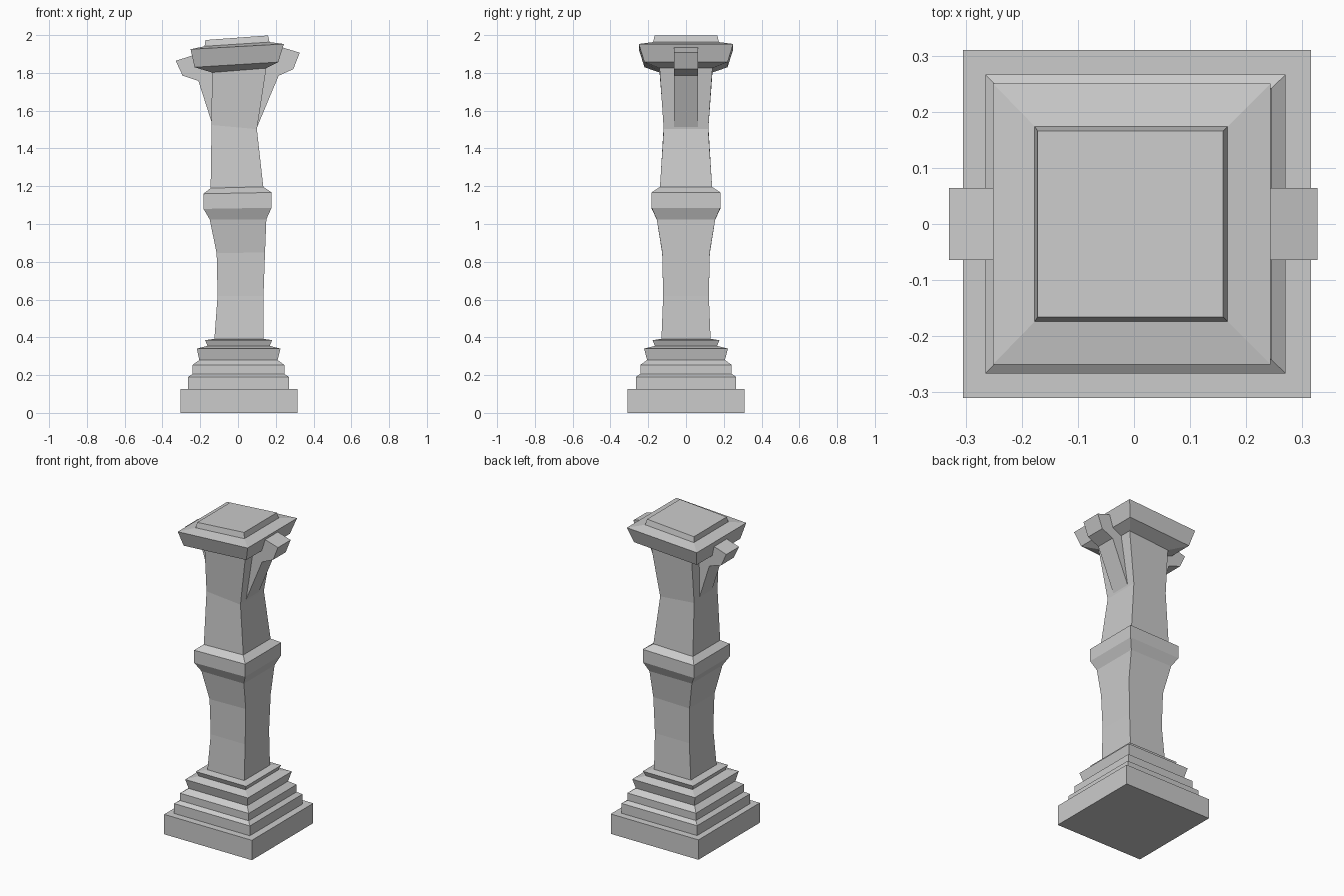
import bpy
import bmesh

cube = bpy.data.objects.get("Cube")
if cube:
    bpy.data.objects.remove(cube, do_unlink=True)

stone = bpy.data.materials.new("grey stone")
stone.use_nodes = True
GREY = (0.6, 0.6, 0.6, 1)
stone.diffuse_color = GREY
stone.node_tree.nodes["Principled BSDF"].inputs["Base Color"].default_value = GREY


def finish(name, bm):
    bmesh.ops.recalc_face_normals(bm, faces=bm.faces[:])
    mesh = bpy.data.meshes.new(name)
    bm.to_mesh(mesh)
    bm.free()
    mesh.materials.append(stone)
    obj = bpy.data.objects.new(name, mesh)
    bpy.context.collection.objects.link(obj)
    return obj


def loft(name, rings):
    """Stack of rectangles: left x, right x, half depth, left z, right z."""
    bm = bmesh.new()
    loops = []
    for xl, xr, d, zl, zr in rings:
        corners = ((xl, -d, zl), (xr, -d, zr), (xr, d, zr), (xl, d, zl))
        loops.append([bm.verts.new(c) for c in corners])
    for a, b in zip(loops, loops[1:]):
        for i in range(4):
            j = (i + 1) % 4
            bm.faces.new((a[i], a[j], b[j], b[i]))
    bm.faces.new(loops[0])
    bm.faces.new(loops[-1])
    return finish(name, bm)


def bracket(name, profile, half_width=0.064):
    bm = bmesh.new()
    front = [bm.verts.new((x, -half_width, z)) for x, z in profile]
    face = bm.faces.new(front)
    ext = bmesh.ops.extrude_face_region(bm, geom=[face], use_keep_orig=True)
    moved = [g for g in ext["geom"] if isinstance(g, bmesh.types.BMVert)]
    bmesh.ops.translate(bm, verts=moved, vec=(0, 2 * half_width, 0))
    return finish(name, bm)


# Square plinth
loft("plinth", [(-0.305, 0.315, 0.31, 0, 0), (-0.305, 0.315, 0.31, 0.127, 0.127)])

# Stepped base mouldings
loft("base_moulding", [
    (-0.265, 0.27, 0.266, 0.127, 0.127),
    (-0.265, 0.27, 0.266, 0.19, 0.19),
    (-0.24, 0.245, 0.242, 0.207, 0.207),
    (-0.24, 0.245, 0.242, 0.254, 0.254),
    (-0.205, 0.21, 0.206, 0.28, 0.28),
    (-0.218, 0.225, 0.222, 0.34, 0.34),
    (-0.162, 0.168, 0.165, 0.355, 0.355),
    (-0.174, 0.181, 0.177, 0.385, 0.385),
    (-0.125, 0.135, 0.13, 0.392, 0.392),
])

# Uneven lower shaft
neck = (-0.15, 0.15, 0.155, 1.025, 1.025)
loft("lower_shaft", [
    (-0.125, 0.135, 0.13, 0.392, 0.392),
    (-0.108, 0.135, 0.121, 0.62, 0.62),
    (-0.113, 0.143, 0.126, 0.845, 0.85),
    neck,
])

# Middle collar
collar_top = (-0.145, 0.134, 0.138, 1.19, 1.197)
loft("collar", [
    neck,
    (-0.183, 0.178, 0.182, 1.08, 1.086),
    (-0.183, 0.178, 0.182, 1.16, 1.167),
    collar_top,
])

# Upper shaft, leaning and flared
shaft_top = (-0.138, 0.15, 0.14, 1.802, 1.825)
loft("upper_shaft", [
    collar_top,
    (-0.14, 0.1, 0.118, 1.524, 1.502),
    shaft_top,
])

# Tilted capital with raised top slab
loft("capital", [
    shaft_top,
    (-0.23, 0.213, 0.22, 1.83, 1.857),
    (-0.251, 0.243, 0.25, 1.925, 1.953),
    (-0.177, 0.167, 0.174, 1.941, 1.963),
    (-0.172, 0.159, 0.166, 1.974, 1.998),
])

# Side brackets, hooked outward under the capital
bracket("right_bracket", [
    (-0.33, 1.864), (-0.293, 1.785), (-0.21, 1.758), (-0.14, 1.54),
    (-0.1, 1.56), (-0.1, 1.87), (-0.2, 1.905)])
bracket("left_bracket", [
    (0.327, 1.907), (0.293, 1.82), (0.215, 1.785), (0.1, 1.51),
    (0.07, 1.55), (0.09, 1.88), (0.2, 1.945)])
